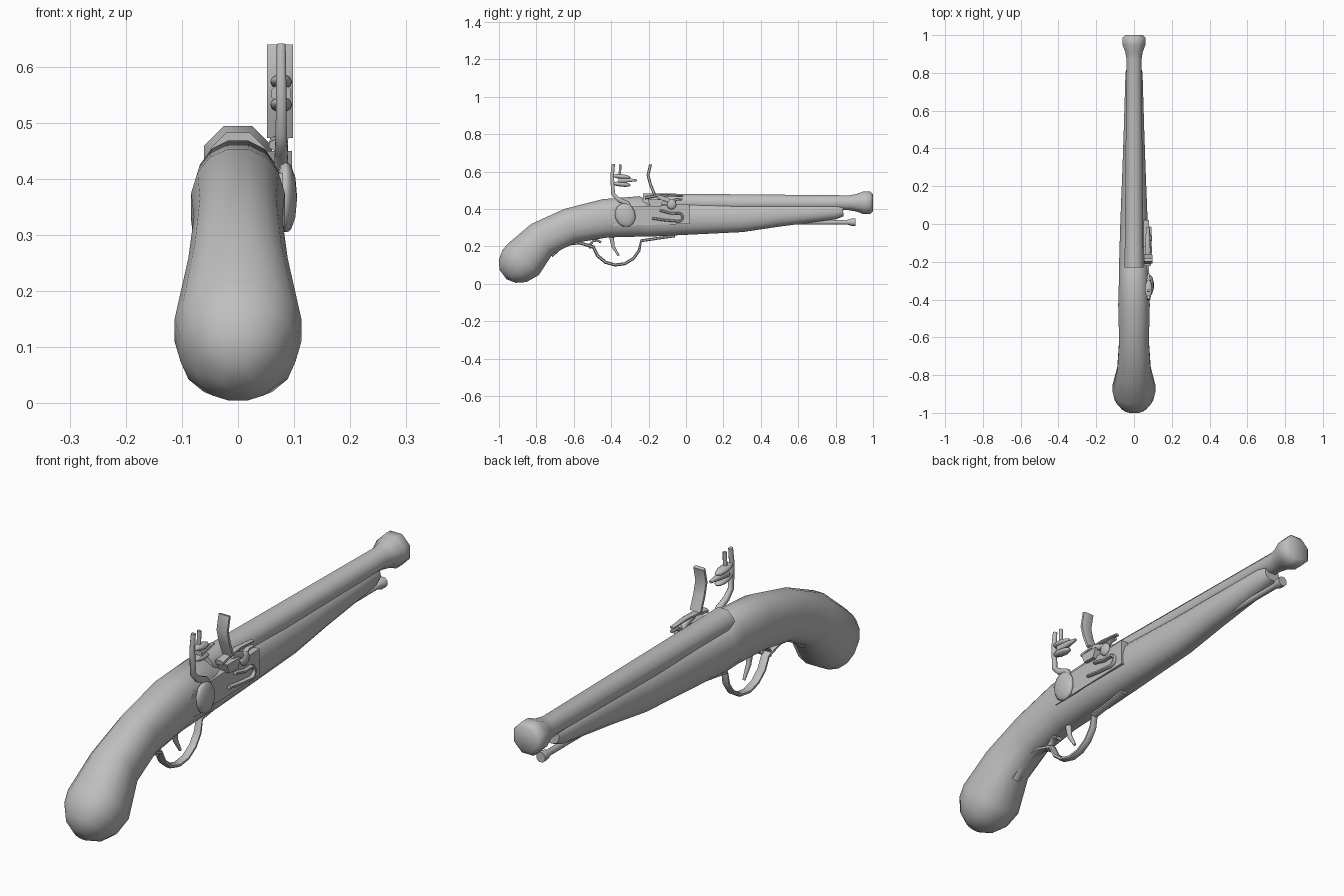
import bpy, bmesh
from math import cos, sin, pi, radians, copysign
from mathutils import Vector

cube = bpy.data.objects.get("Cube")
if cube:
    bpy.data.objects.remove(cube, do_unlink=True)

GREY = (.52, .52, .52, 1)
grey = bpy.data.materials.new("plain grey")
grey.use_nodes = True
grey.diffuse_color = GREY
grey.node_tree.nodes["Principled BSDF"].inputs["Base Color"].default_value = GREY


def finish(name, bm, angle=50):
    """Turn a bmesh into a shaded object."""
    bmesh.ops.recalc_face_normals(bm, faces=bm.faces)
    mesh = bpy.data.meshes.new(name)
    bm.to_mesh(mesh)
    bm.free()
    mesh.materials.append(grey)
    part = bpy.data.objects.new(name, mesh)
    bpy.context.collection.objects.link(part)
    bpy.ops.object.select_all(action="DESELECT")
    part.select_set(True)
    bpy.context.view_layer.objects.active = part
    bpy.ops.object.shade_smooth_by_angle(angle=radians(angle))
    return part


def sweep(name, path, sizes, x=0, sides=8, power=2):
    """Sweep a rounded section along (y, z) points; sizes are half width, half depth."""
    def soft(value):
        return copysign(abs(value) ** (2 / power), value)

    bm = bmesh.new()
    points = [Vector(point) for point in path]
    rings = []
    for i, point in enumerate(points):
        before = points[max(i - 1, 0)]
        after = points[min(i + 1, len(points) - 1)]
        along = (after - before).normalized()
        width, depth = sizes[i]
        ring = []
        for k in range(sides):
            turn = 2 * pi * (k + .5) / sides
            across = width * soft(cos(turn))
            up = depth * soft(sin(turn))
            ring.append(bm.verts.new((x + across, point.x - along.y * up, point.y + along.x * up)))
        rings.append(ring)
    for ring, following in zip(rings, rings[1:]):
        for k in range(sides):
            bm.faces.new((ring[k - 1], ring[k], following[k], following[k - 1]))
    bm.faces.new(rings[0])
    bm.faces.new(rings[-1])
    return finish(name, bm)


def strip(name, path, x, width, depth, end=1, power=2.5):
    """Bar of even section whose size fades to the given end factor."""
    last = len(path) - 1
    fades = [1 + (end - 1) * i / last for i in range(len(path))]
    return sweep(name, path, [(width * fade, depth * fade) for fade in fades], x, power=power)


def turned(name, z, profile):
    """Octagonal bar lying along y from (y, radius) pairs."""
    return sweep(name, [(y, z) for y, radius in profile], [(radius, radius) for y, radius in profile])


def arc(y, z, radius, start, stop, steps):
    """Points on a circle in the side plane, angles in degrees."""
    angles = [radians(start + (stop - start) * i / steps) for i in range(steps + 1)]
    return [(y + radius * cos(a), z + radius * sin(a)) for a in angles]


def plate(name, outline, inner, outer):
    """Side-plane outline extruded across x."""
    bm = bmesh.new()
    face = bm.faces.new([bm.verts.new((inner, y, z)) for y, z in outline])
    grown = bmesh.ops.extrude_face_region(bm, geom=[face])["geom"]
    moved = [item for item in grown if isinstance(item, bmesh.types.BMVert)]
    bmesh.ops.translate(bm, verts=moved, vec=(outer - inner, 0, 0))
    return finish(name, bm, 30)


def blob(name, centre, size, tilt=0):
    """Stretched low-poly ball."""
    bm = bmesh.new()
    bmesh.ops.create_uvsphere(bm, u_segments=10, v_segments=6, radius=1)
    part = finish(name, bm)
    part.location, part.scale = centre, size
    part.rotation_euler.x = tilt


# Stock: domed butt, curved grip, then a tapering fore-end
BUTT = Vector((-.87, .13))
BUTT_AXIS = Vector((.8, .6))
BUTT_SIZE = Vector((.115, .12))
dome = [radians(angle) for angle in (75, 50, 25, 0)]
stock_path = [BUTT - BUTT_AXIS * .14 * sin(angle) for angle in dome]
stock_sizes = [BUTT_SIZE * cos(angle) for angle in dome]
for y, z, width, depth in (
        (-.77, .24, .09, .1), (-.62, .31, .08, .097), (-.43, .35, .085, .105),
        (-.25, .36, .08, .11), (-.2, .345, .08, .095), (0, .35, .074, .09),
        (.3, .355, .062, .08), (.5, .37, .055, .065), (.8, .387, .046, .043),
        (.84, .39, .035, .03)):
    stock_path.append((y, z))
    stock_sizes.append((width, depth))
sweep("stock", stock_path, stock_sizes, sides=16, power=2.25)

# Barrel with flared muzzle, and ramrod with a wider tip
turned("barrel", .433, [(-.23, .054), (.87, .043), (.91, .05), (.95, .066), (.985, .066), (1, .05)])
turned("ramrod", .329, [(.3, .013), (.86, .013), (.885, .021), (.905, .021)])

# Trigger guard: tail, round bow and front tang
tail = [(-.72, .15), (-.65, .21), (-.57, .22)]
bow = arc(-.37, .23, .13, 195, 360, 7)
strip("trigger_guard", tail + bow + [(-.06, .256)], 0, .018, .01, end=.8)
strip("guard_scroll", arc(-.48, .2, .033, 200, 40, 4), 0, .014, .007)
strip("trigger", [(-.4, .26), (-.39, .2), (-.36, .15)], 0, .013, .014, end=.4)

# Lock plate on the left side
plate("lock_plate", [(-.44, .35), (-.38, .31), (.02, .32), (.02, .425), (-.38, .41)], .05, .08)

# Cock: body, curved neck, jaws, flint and clamp screw
LOCK_X = .077
blob("cock_body", (.085, -.325, .367), (.021, .055, .065), tilt=.3)
neck = [(-.29, .38), (-.315, .43), (-.36, .45), (-.39, .48), (-.395, .58), (-.388, .64)]
strip("cock_neck", neck, LOCK_X, .014, .015, end=.6)
for label, z in (("lower", .532), ("upper", .573)):
    blob(label + "_jaw", (LOCK_X, -.345, z), (.02, .05, .013), tilt=-.1)
strip("flint", [(-.36, .552), (-.3, .554), (-.262, .553)], LOCK_X, .018, .016, end=.3)
strip("clamp_screw", [(-.355, .52), (-.352, .638)], LOCK_X, .008, .007)

# Frizzen: blade, foot, arm, toe and hinge
blade = [(-.19, .638), (-.203, .58), (-.19, .53), (-.168, .475)]
strip("frizzen", blade, LOCK_X - .002, .024, .008, power=4)
strip("frizzen_foot", [(-.22, .46), (-.16, .47), (-.1, .474), (-.015, .468)], .072, .018, .01, end=.5)
strip("frizzen_arm", [(-.15, .465), (-.1, .448), (-.075, .425)], LOCK_X, .013, .013)
strip("frizzen_toe", [(-.085, .43), (-.05, .452), (-.02, .45)], LOCK_X, .012, .01, end=.6)
blob("hinge", (.082, -.077, .425), (.015, .026, .028))

# Priming pan and hooked frizzen spring
plate("pan", [(-.205, .45), (-.19, .412), (-.135, .41), (-.12, .45)], .05, .096)
hook = arc(-.04, .356, .022, -90, 90, 5)
strip("frizzen_spring", [(-.18, .35), (-.12, .341)] + hook + [(-.08, .377), (-.14, .392)], .083, .01, .007)
